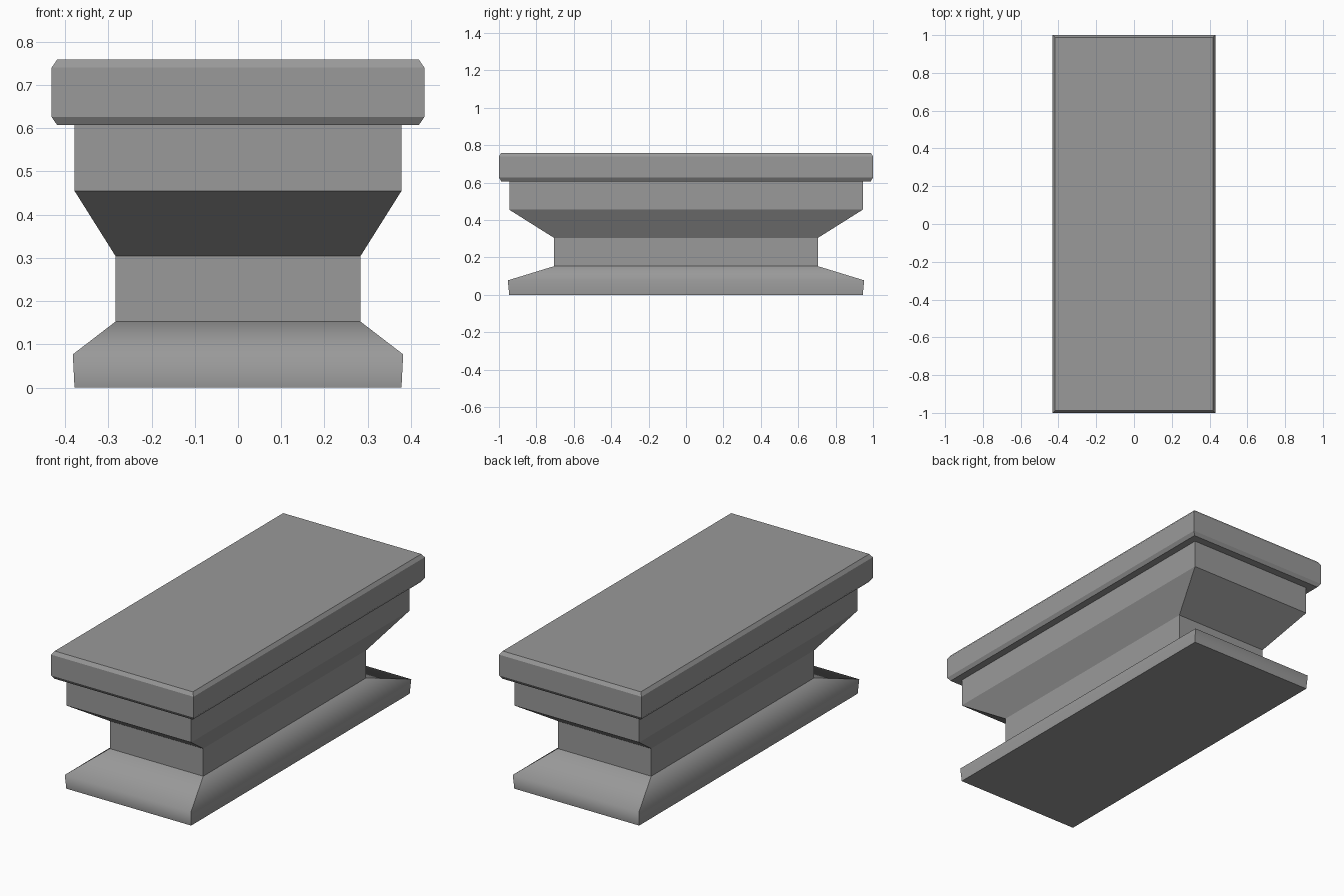
import bpy
import bmesh

if "Cube" in bpy.data.objects:
    bpy.data.objects.remove(bpy.data.objects["Cube"], do_unlink=True)

stone = bpy.data.materials.new("grey stone")
stone.use_nodes = True
GREY = (0.32, 0.32, 0.32, 1)
stone.diffuse_color = GREY
stone.node_tree.nodes["Principled BSDF"].inputs["Base Color"].default_value = GREY


def stacked_block(name, levels, soft_levels=()):
    """Skin rectangles (half width, half depth, height) into a closed block."""
    bm = bmesh.new()
    rings = [[bm.verts.new((sx * w, sy * d, z))
              for sx, sy in ((-1, -1), (1, -1), (1, 1), (-1, 1))]
             for w, d, z in levels]
    bm.faces.new(rings[0][::-1])
    bm.faces.new(rings[-1])
    for low, high in zip(rings, rings[1:]):
        for i in range(4):
            j = (i + 1) % 4
            bm.faces.new((low[i], low[j], high[j], high[i]))
    # Only the chosen horizontal edges are shaded softly
    soft = {v for k in soft_levels for v in rings[k]}
    for face in bm.faces:
        face.smooth = True
    for edge in bm.edges:
        edge.smooth = all(v in soft for v in edge.verts)
    mesh = bpy.data.meshes.new(name)
    bm.to_mesh(mesh)
    bm.free()
    mesh.materials.append(stone)
    obj = bpy.data.objects.new(name, mesh)
    bpy.context.collection.objects.link(obj)
    return obj


# Flared foot, narrow waist and widening neck
stacked_block("pedestal_body", [
    (0.378, 0.945, 0.0),
    (0.382, 0.953, 0.077),
    (0.283, 0.705, 0.153),
    (0.283, 0.705, 0.304),
    (0.378, 0.945, 0.455),
    (0.378, 0.945, 0.607),
], soft_levels=(1,))

# Overhanging top slab with chamfered rims
stacked_block("top_slab", [
    (0.418, 0.988, 0.607),
    (0.431, 1.0, 0.626),
    (0.431, 1.0, 0.740),
    (0.418, 0.988, 0.759),
])
